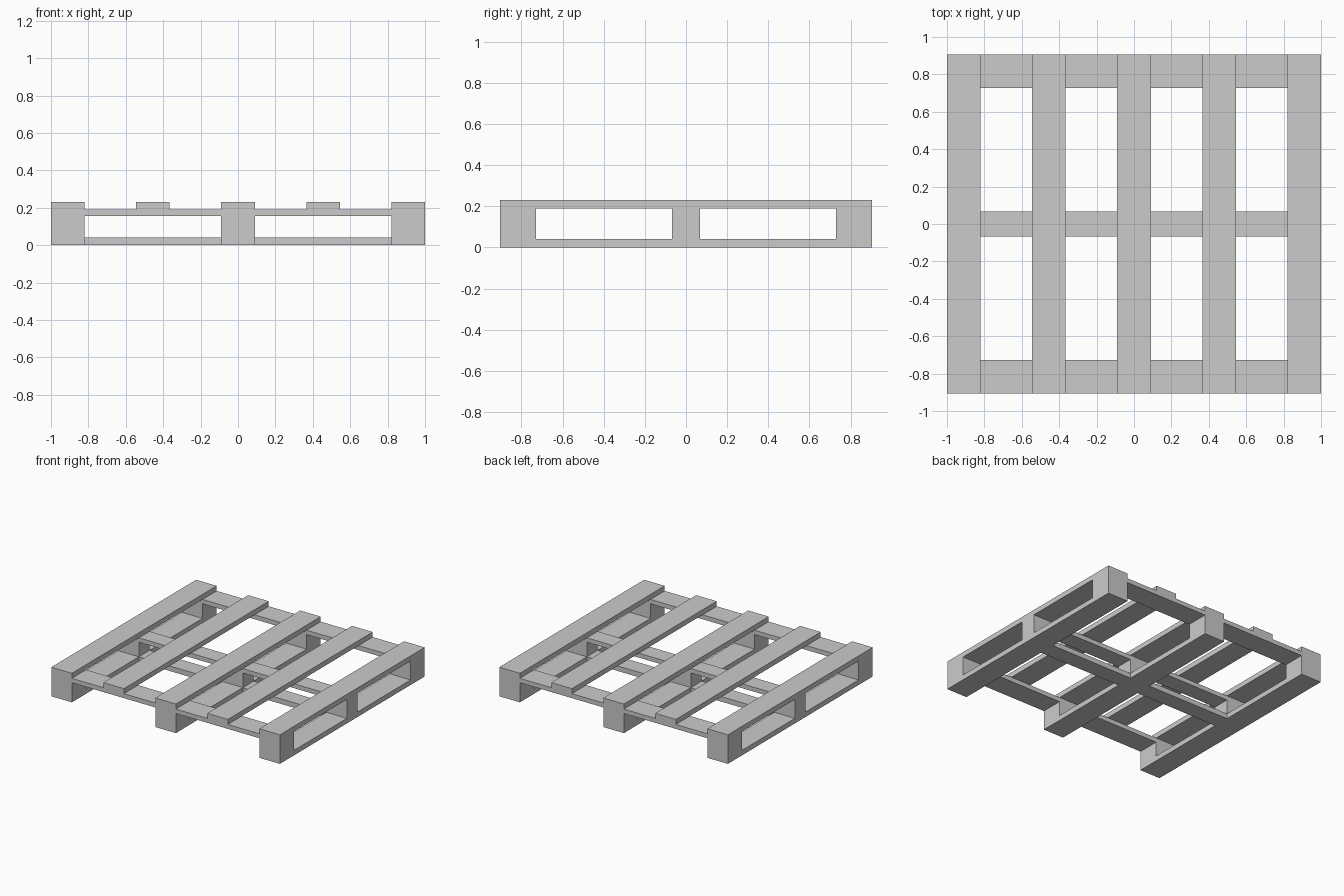
import bpy, bmesh
from itertools import product

if "Cube" in bpy.data.objects:
    bpy.data.objects.remove(bpy.data.objects["Cube"])

W = 0.09                               # half width of a board
END = 0.905                            # half length of the pallet
Z = [0.0, 0.04, 0.155, 0.19, 0.23]     # layer heights
ROWS = {"front": (-END, -0.728), "middle": (-0.067, 0.067), "back": (0.728, END)}
COLS = {"left": -0.91, "centre": 0.0, "right": 0.91}
parts = {}                             # name -> ((x0, x1), (y0, y1), (z0, z1))


def span(c):
    return (c - W, c + W)


# Top deck slats
for i in range(5):
    parts[f"top_slat_{i + 1}"] = (span(-0.91 + 0.455 * i), (-END, END), (Z[3], Z[4]))

# Cross boards under the deck, and the nine spacer blocks
for row, y in ROWS.items():
    parts[f"{row}_cross_board"] = ((-1.0, 1.0), y, (Z[2], Z[3]))
    for col, x in COLS.items():
        parts[f"{row}_{col}_block"] = (span(x), y, (Z[1], Z[2]))

# Bottom runners
for col, x in COLS.items():
    parts[f"{col}_runner"] = (span(x), (-END, END), (Z[0], Z[1]))

# Bottom braces between the runners, flush with them
for side, x in (("left", (-0.82, -W)), ("right", (W, 0.82))):
    parts[f"{side}_bottom_brace"] = (x, ROWS["middle"], (Z[0], Z[1]))

# Shared grid of all board edges, used to leave out faces hidden in the joints
parts = {n: [tuple(round(v, 4) for v in s) for s in b] for n, b in parts.items()}
grid = [sorted({v for b in parts.values() for v in b[a]}) for a in range(3)]


def cells(box):
    return set(product(*(range(grid[a].index(box[a][0]), grid[a].index(box[a][1]))
                         for a in range(3))))


filled = set().union(*(cells(b) for b in parts.values()))


def build(name, box):
    bm = bmesh.new()
    for cell in cells(box):
        for a, s in product(range(3), (0, 1)):
            near = list(cell)
            near[a] += 1 if s else -1
            if tuple(near) in filled:
                continue
            b, c = (a + 1) % 3, (a + 2) % 3
            quad = []
            for db, dc in ((0, 0), (1, 0), (1, 1), (0, 1)):
                p = list(cell)
                p[a] += s
                p[b] += db
                p[c] += dc
                quad.append(bm.verts.new([grid[k][p[k]] for k in range(3)]))
            bm.faces.new(quad if s else quad[::-1])
    bmesh.ops.remove_doubles(bm, verts=bm.verts, dist=1e-4)
    bmesh.ops.dissolve_limit(bm, angle_limit=0.01, verts=bm.verts, edges=bm.edges)
    mesh = bpy.data.meshes.new(name)
    bm.to_mesh(mesh)
    bm.free()
    bpy.context.collection.objects.link(bpy.data.objects.new(name, mesh))


for name, box in parts.items():
    build(name, box)
